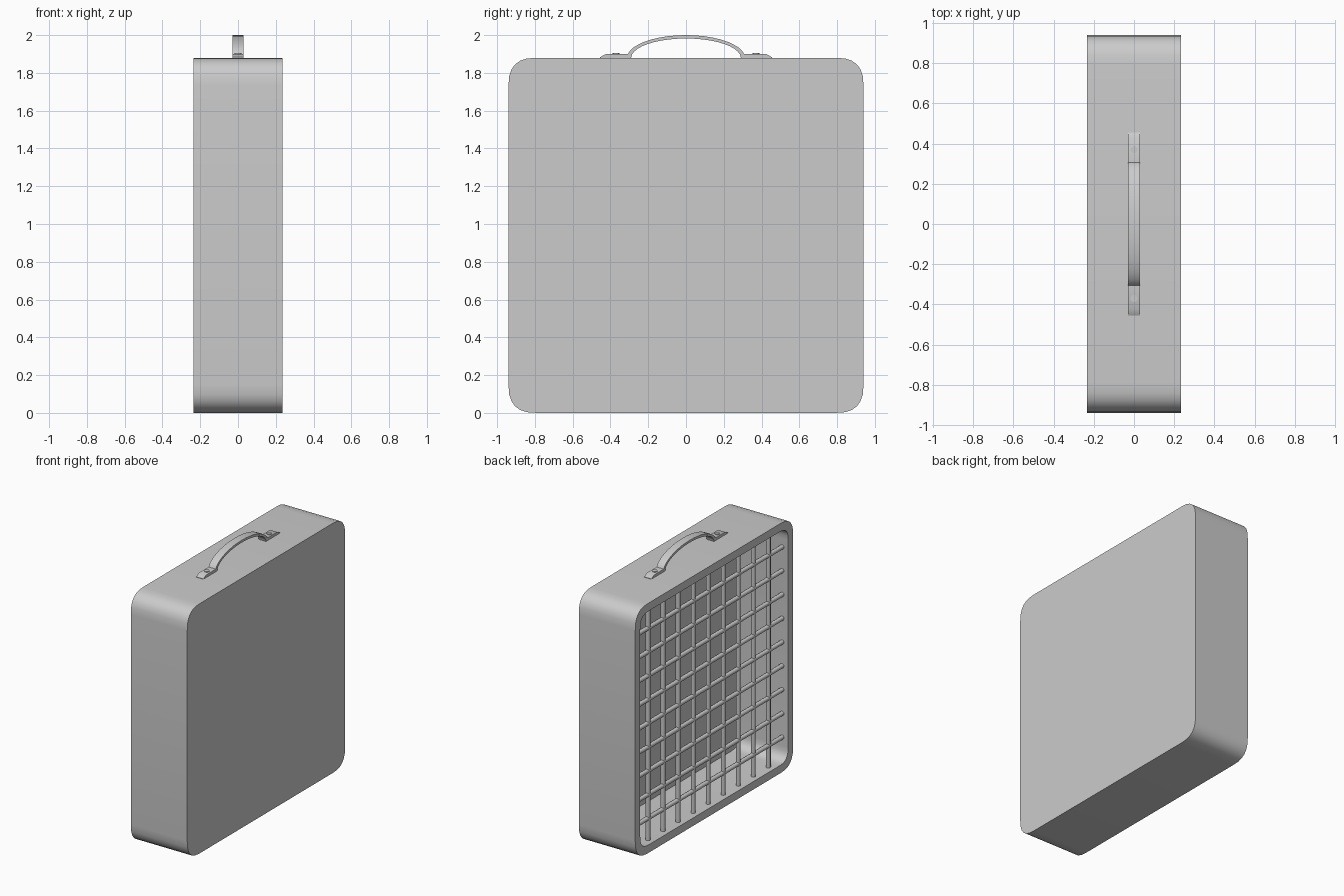
import bpy, bmesh, math

if "Cube" in bpy.data.objects:
    bpy.data.objects.remove(bpy.data.objects["Cube"])

CZ = 0.94          # centre height of the case
HALF = 0.94        # half width / height of the case
HX = 0.235         # half depth of the case
RIM = 0.06         # wall thickness


def finish(name, bm, angle=35):
    bmesh.ops.recalc_face_normals(bm, faces=bm.faces)
    me = bpy.data.meshes.new(name)
    bm.to_mesh(me)
    bm.free()
    ob = bpy.data.objects.new(name, me)
    bpy.context.collection.objects.link(ob)
    bpy.ops.object.select_all(action='DESELECT')
    ob.select_set(True)
    bpy.context.view_layer.objects.active = ob
    bpy.ops.object.shade_smooth_by_angle(angle=math.radians(angle))
    return ob


def rounded_square(half, radius, seg=6, power=2.6):
    # slightly squarish corners: superellipse quarter arcs
    def soft(v):
        return math.copysign(abs(v) ** (2 / power), v) if abs(v) > 1e-6 else 0.0
    pts = []
    for k, (sy, sz) in enumerate([(1, 1), (-1, 1), (-1, -1), (1, -1)]):
        for i in range(seg + 1):
            a = math.pi / 2 * (k + i / seg)
            pts.append((sy * (half - radius) + radius * soft(math.cos(a)),
                        CZ + sz * (half - radius) + radius * soft(math.sin(a))))
    return pts


def extrude_profile(name, pts, x0, x1, angle=35):
    bm = bmesh.new()
    a = [bm.verts.new((x0, y, z)) for y, z in pts]
    b = [bm.verts.new((x1, y, z)) for y, z in pts]
    n = len(pts)
    bm.faces.new(a)
    bm.faces.new(b[::-1])
    for i in range(n):
        j = (i + 1) % n
        bm.faces.new((a[i], b[i], b[j], a[j]))
    return finish(name, bm, angle)


def cylinder(name, radius, length, loc, rot=(0, 0, 0), sides=8):
    bm = bmesh.new()
    bmesh.ops.create_cone(bm, cap_ends=True, segments=sides, radius1=radius,
                          radius2=radius, depth=length)
    ob = finish(name, bm, 50)
    ob.location = loc
    ob.rotation_euler = rot
    return ob


# Case: closed on +x, open tray on -x
outer = rounded_square(HALF, 0.15)
inner = rounded_square(HALF - RIM, 0.1)
bm = bmesh.new()
rings = [[bm.verts.new((x, y, z)) for y, z in prof] for x, prof in
         [(HX, outer), (-HX, outer), (-HX, inner), (HX - RIM - 0.005, inner)]]
n = len(outer)
bm.faces.new(rings[0])
bm.faces.new(rings[3])
for r0, r1 in zip(rings, rings[1:]):
    for i in range(n):
        j = (i + 1) % n
        bm.faces.new((r0[i], r0[j], r1[j], r1[i]))
finish("case", bm)

# Grille of crossing bars, set just inside the opening
BAR_X, GAP, LENGTH = -0.185, 0.179, 2 * (HALF - RIM) + 0.01
for i in range(-4, 5):
    cylinder("vertical_bar", 0.0165, LENGTH, (BAR_X, i * GAP, CZ))
    cylinder("horizontal_bar", 0.0165, LENGTH, (BAR_X, 0, CZ + i * GAP),
             (math.pi / 2, 0, 0))

# Arched carry handle
TOP = 2 * CZ
arc = [math.pi * i / 20 for i in range(21)]
arch = [(0.312 * math.cos(a), TOP + 0.12 * math.sin(a)) for a in arc]
arch += [(0.29 * math.cos(a), TOP + 0.102 * math.sin(a)) for a in reversed(arc)]
extrude_profile("handle", arch, -0.03, 0.03)

# Mounting pads with a screw each
for s in (-1, 1):
    pad = [(s * 0.30, TOP - 0.002), (s * 0.455, TOP - 0.002), (s * 0.455, TOP + 0.003),
           (s * 0.425, TOP + 0.02), (s * 0.30, TOP + 0.02)]
    extrude_profile("handle_pad", pad, -0.03, 0.03, 35)
    cylinder("handle_screw", 0.018, 0.02, (0, s * 0.37, TOP + 0.016), sides=16)
